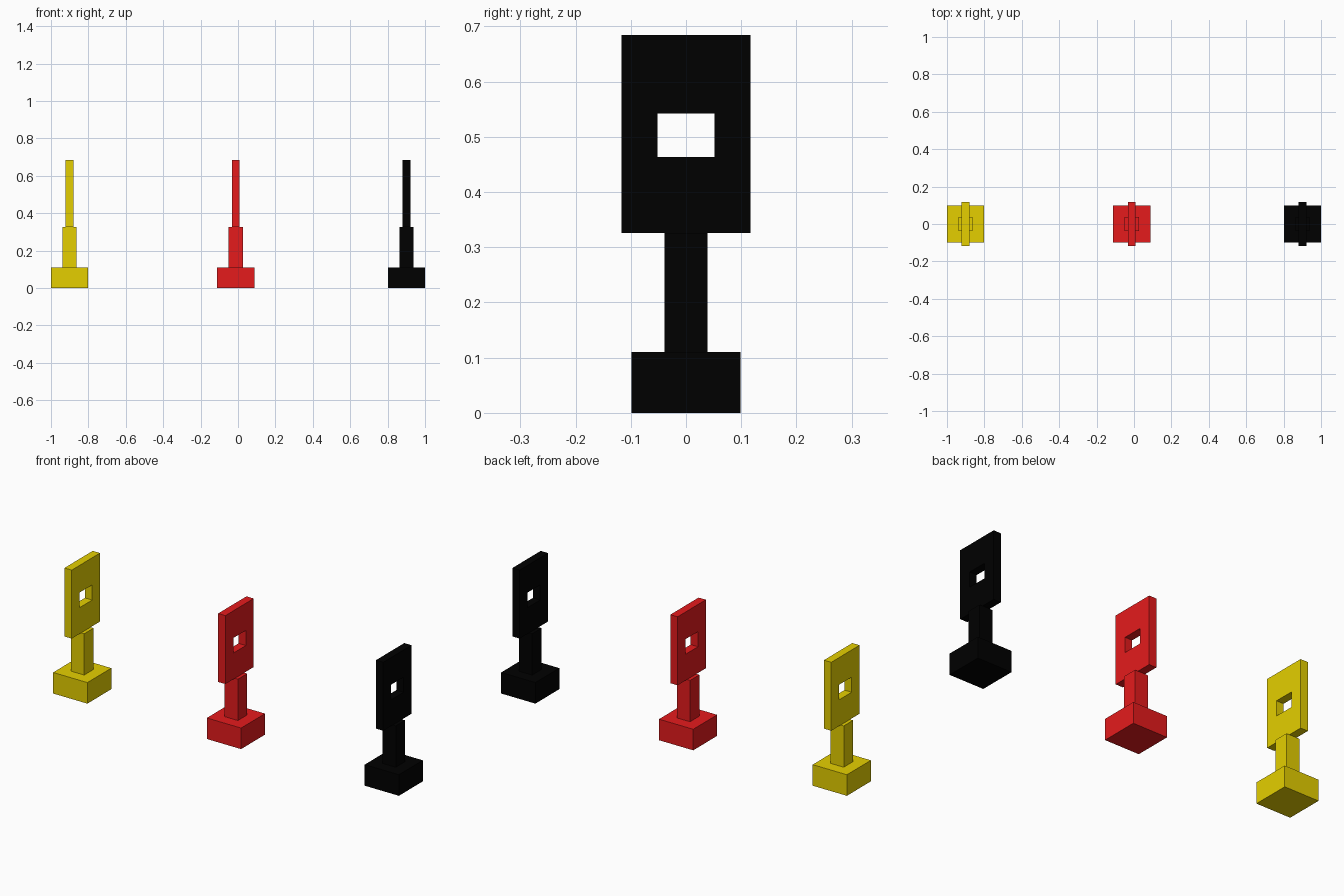
import bpy
import bmesh
from mathutils import Matrix, Vector

# Remove the default cube
cube = bpy.data.objects.get("Cube")
if cube:
    bpy.data.objects.remove(cube, do_unlink=True)


def make_material(name, rgb):
    mat = bpy.data.materials.new(name)
    mat.use_nodes = True
    color = (*rgb, 1.0)
    mat.diffuse_color = color
    mat.node_tree.nodes["Principled BSDF"].inputs["Base Color"].default_value = color
    return mat


def add_object(name, bm, mat, x):
    bmesh.ops.recalc_face_normals(bm, faces=bm.faces)
    mesh = bpy.data.meshes.new(name)
    bm.to_mesh(mesh)
    bm.free()
    mesh.materials.append(mat)
    obj = bpy.data.objects.new(name, mesh)
    obj.location.x = x
    bpy.context.collection.objects.link(obj)


def add_box(name, mat, x, width, depth, bottom, top):
    bm = bmesh.new()
    place = Matrix.Translation((0, 0, (bottom + top) / 2))
    size = Matrix.Diagonal((width, depth, top - bottom, 1))
    bmesh.ops.create_cube(bm, size=1, matrix=place @ size)
    add_object(name, bm, mat, x)


def add_holed_plate(name, mat, x, thickness, outer, inner):
    """Upright plate with a rectangular window; rectangles are (half depth, bottom, top)."""
    bm = bmesh.new()

    def ring(half, bottom, top):
        corners = [(-half, bottom), (half, bottom), (half, top), (-half, top)]
        return [bm.verts.new((-thickness / 2, y, z)) for y, z in corners]

    a, b = ring(*outer), ring(*inner)
    faces = []
    for i in range(4):
        j = (i + 1) % 4
        faces.append(bm.faces.new((a[i], a[j], b[j], b[i])))
    result = bmesh.ops.extrude_face_region(bm, geom=faces, use_keep_orig=True)
    moved = [v for v in result["geom"] if isinstance(v, bmesh.types.BMVert)]
    bmesh.ops.translate(bm, verts=moved, vec=Vector((thickness, 0, 0)))
    add_object(name, bm, mat, x)


# One stand per colour: square base, slim post, upright plate with a window
stands = [
    ("yellow", (0.783, 0.624, 0.0), -0.901),
    ("red", (0.783, 0.011, 0.012), -0.012),
    ("black", (0.0, 0.0, 0.0), 0.901),
]
for color, rgb, x in stands:
    mat = make_material(color, rgb)
    add_box(color + "_base", mat, x, 0.198, 0.198, 0, 0.11)
    add_box(color + "_post", mat, x, 0.077, 0.077, 0.11, 0.326)
    add_holed_plate(color + "_plate", mat, x, 0.042,
                    (0.117, 0.326, 0.684), (0.052, 0.463, 0.542))
